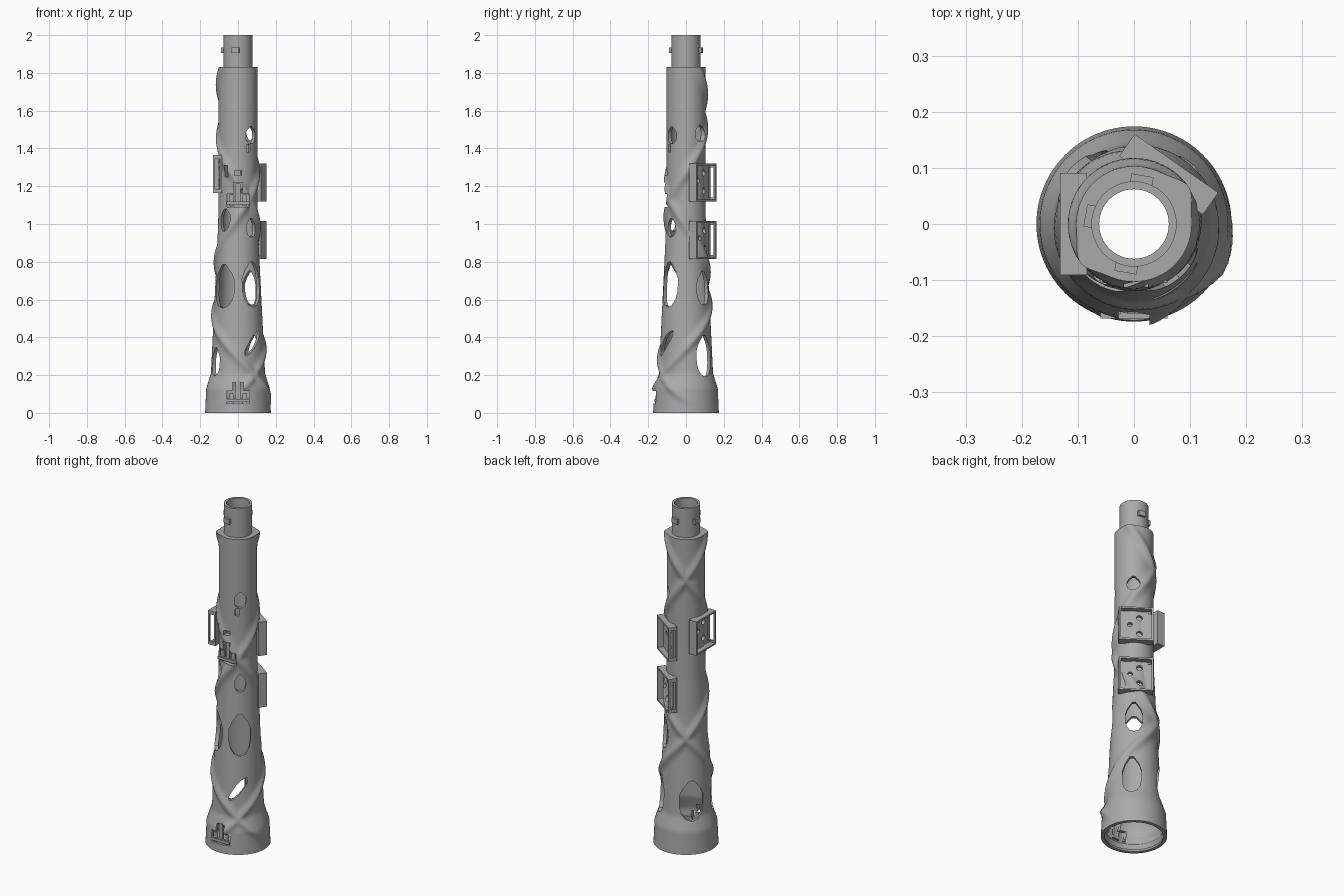
import bpy, bmesh, math
from mathutils import Matrix

cube = bpy.data.objects.get("Cube")
if cube:
    bpy.data.objects.remove(cube)

grey = bpy.data.materials.new("grey")
grey.use_nodes = True
COLOUR = (0.4, 0.4, 0.4, 1)
grey.diffuse_color = COLOUR
grey.node_tree.nodes["Principled BSDF"].inputs["Base Color"].default_value = COLOUR

PROFILE = [(0, .174), (.13, .168), (.21, .143), (.4, .134), (.6, .124),
           (.8, .114), (1, .105), (1.2, .102), (1.83, .103)]
PITCH, CROSS_ANGLE, CROSS_Z = .93, math.radians(305), .2


def smooth(t):
    t = max(0, min(1, t))
    return t * t * (3 - 2 * t)


def base_radius(z):
    for (za, ra), (zb, rb) in zip(PROFILE, PROFILE[1:]):
        if z <= zb:
            return ra + (rb - ra) * (z - za) / (zb - za)
    return PROFILE[-1][1]


def outer_radius(a, z):
    # two helical ridges, one turning each way
    r, bump = base_radius(z), 0
    turn = math.tau * (z - CROSS_Z) / PITCH
    for s in (1, -1):
        d = math.remainder(a - CROSS_ANGLE - s * turn, math.tau) * r * .8
        bump = max(bump, math.exp(-(d / .022) ** 2))
    return r + .015 * bump * smooth((z - .02) / .12)


def inner_radius(z):
    thread = .004 * math.sin(z * math.tau / .05) if z < .1 else 0
    return base_radius(z) - .02 + thread


def finish(name, bm):
    bmesh.ops.recalc_face_normals(bm, faces=bm.faces)
    mesh = bpy.data.meshes.new(name)
    bm.to_mesh(mesh)
    bm.free()
    mesh.materials.append(grey)
    ob = bpy.data.objects.new(name, mesh)
    bpy.context.collection.objects.link(ob)
    return ob


def lathe(name, rings, sides=96):
    # rings: (radius function of angle, z), joined into a closed loop
    bm = bmesh.new()
    loops = []
    for radius, z in rings:
        angles = [math.tau * i / sides for i in range(sides)]
        loops.append([bm.verts.new((radius(a) * math.cos(a), radius(a) * math.sin(a), z))
                      for a in angles])
    for a, b in zip(loops, loops[1:] + loops[:1]):
        for i in range(sides):
            j = (i + 1) % sides
            bm.faces.new((a[i], a[j], b[j], b[i]))
    return finish(name, bm)


def prism(bm, pts, angle, d0, d1, z):
    # outline in tangent and height, extruded outwards from d0 to d1
    m = Matrix.Rotation(math.radians(angle), 4, 'Z')
    low, high = ([bm.verts.new(m @ Matrix.Translation((d, t, z + h)).translation)
                  for t, h in pts] for d in (d0, d1))
    bm.faces.new(low[::-1])
    bm.faces.new(high)
    n = len(pts)
    for i in range(n):
        j = (i + 1) % n
        bm.faces.new((low[i], low[j], high[j], high[i]))


def rect(w, h, t=0, u=0):
    return [(t - w, u - h), (t + w, u - h), (t + w, u + h), (t - w, u + h)]


def disc(r, t, u):
    return [(t + r * math.cos(i * math.tau / 16), u + r * math.sin(i * math.tau / 16))
            for i in range(16)]


def shield(w, h, shear=0):
    half = [(.2, 1), (.75, .6), (1, .25), (1, -.3), (.85, -.65), (.5, -.92)]
    full = half + [(0, -1)] + [(-x, y) for x, y in reversed(half)]
    return [(x * w, y * h + shear * x) for x, y in full]


def tee(w, stem, bottom, mid, top):
    return [(-w, bottom), (w, bottom), (w, mid), (stem, mid),
            (stem, top), (-stem, top), (-stem, mid), (-w, mid)]


def cut(ob, bm):
    cutter = finish("cutter", bm)
    cutter.hide_render = True
    mod = ob.modifiers.new("cut", 'BOOLEAN')
    mod.operation, mod.solver, mod.object = 'DIFFERENCE', 'EXACT', cutter
    bpy.context.view_layer.objects.active = ob
    bpy.ops.object.modifier_apply(modifier=mod.name)
    bpy.data.objects.remove(cutter)


# main hollow body with its shoulder closed on to the spigot
STEPS = 140
heights = [1.83 * i / STEPS for i in range(STEPS + 1)]
rings = [(lambda a, z=z: outer_radius(a, z), z) for z in heights]
rings += [(lambda a: .07, 1.83), (lambda a: .07, 1.8)]
rings += [(lambda a, z=z: inner_radius(z), z) for z in reversed(heights) if z < 1.8]
body = lathe("body", rings)

# windows between the ridges: angle, height, half width, half height, shear
windows = [(230, .67, .062, .115, 0), (310, .68, .058, .12, 0), (50, .66, .045, .09, 0),
           (45, .3, .05, .11, 0), (138, .3, .065, .115, 0), (212, .27, .035, .075, 0),
           (306, .37, .05, .035, .055), (230, 1.02, .034, .06, 0), (312, .98, .03, .05, 0),
           (312, 1.47, .032, .045, 0), (48, 1.48, .034, .042, 0)]
bm = bmesh.new()
for angle, z, w, h, shear in windows:
    prism(bm, shield(w, h, shear), angle, base_radius(z) * .62, .25, z)
# slot under one upper window
prism(bm, rect(.01, .02), 302, .07, .2, 1.4)
# clip sockets on the front
prism(bm, tee(.058, .025, -.065, .005, .065), 270, .075, .2, 1.155)
prism(bm, tee(.06, .028, -.055, .01, .055), 270, .12, .25, .105)
prism(bm, rect(.018, .012), 270, .07, .2, 1.27)
prism(bm, rect(.012, .03), 235, .07, .2, 1.28)
# screw holes behind the trays
TRAYS = [("upper_tray", 55, 1.22), ("lower_tray", 55, .915), ("side_tray", 180, 1.265)]
HOLES = [(.016, .02, .05), (.013, -.03, .01), (.016, .02, -.045)]
for name, angle, z in TRAYS:
    for r, t, u in HOLES:
        prism(bm, disc(r, t, u), angle, .065, .2, z)
cut(body, bm)

# shallow open trays with a window in one end wall
trays = []
for name, angle, z in TRAYS:
    bm = bmesh.new()
    prism(bm, rect(.091, .1), angle, .084, .132, z)
    tray = finish(name, bm)
    bm = bmesh.new()
    prism(bm, rect(.081, .09), angle, .099, .2, z)
    cut(tray, bm)
    bm = bmesh.new()
    prism(bm, rect(.022, .08, .088), angle, .094, .122, z)
    for r, t, u in HOLES:
        prism(bm, disc(r, t, u), angle, .06, .2, z)
    cut(tray, bm)
    trays.append(tray)

# spigot and its locking tabs
spigot = lathe("spigot", [(lambda a, r=r: r, z) for r, z in
                          ((.062, 1.78), (.076, 1.78), (.076, 2), (.062, 2))], 64)
bm = bmesh.new()
for angle in (80, 170, 260):
    prism(bm, rect(.02, .015), angle, .07, .088, 1.92)
tabs = finish("locking_tabs", bm)

# clip tongues and bars inside the front sockets
bm = bmesh.new()
for z, d, low in ((1.155, .085, -.045), (.105, .148, -.04)):
    prism(bm, rect(.06, .008, 0, low), 270, d, d + .02, z)
    for t in (-.035, .035):
        prism(bm, rect(.012, .03, t, -.03), 270, d, d + .012, z)
    prism(bm, rect(.012, .05, 0, .01), 270, d, d + .012, z)
clips = finish("front_clips", bm)

# smooth the round parts while keeping crisp edges
bpy.ops.object.select_all(action='DESELECT')
for ob in (body, spigot, tabs, clips, *trays):
    ob.select_set(True)
bpy.context.view_layer.objects.active = body
bpy.ops.object.shade_smooth_by_angle(angle=math.radians(35))
